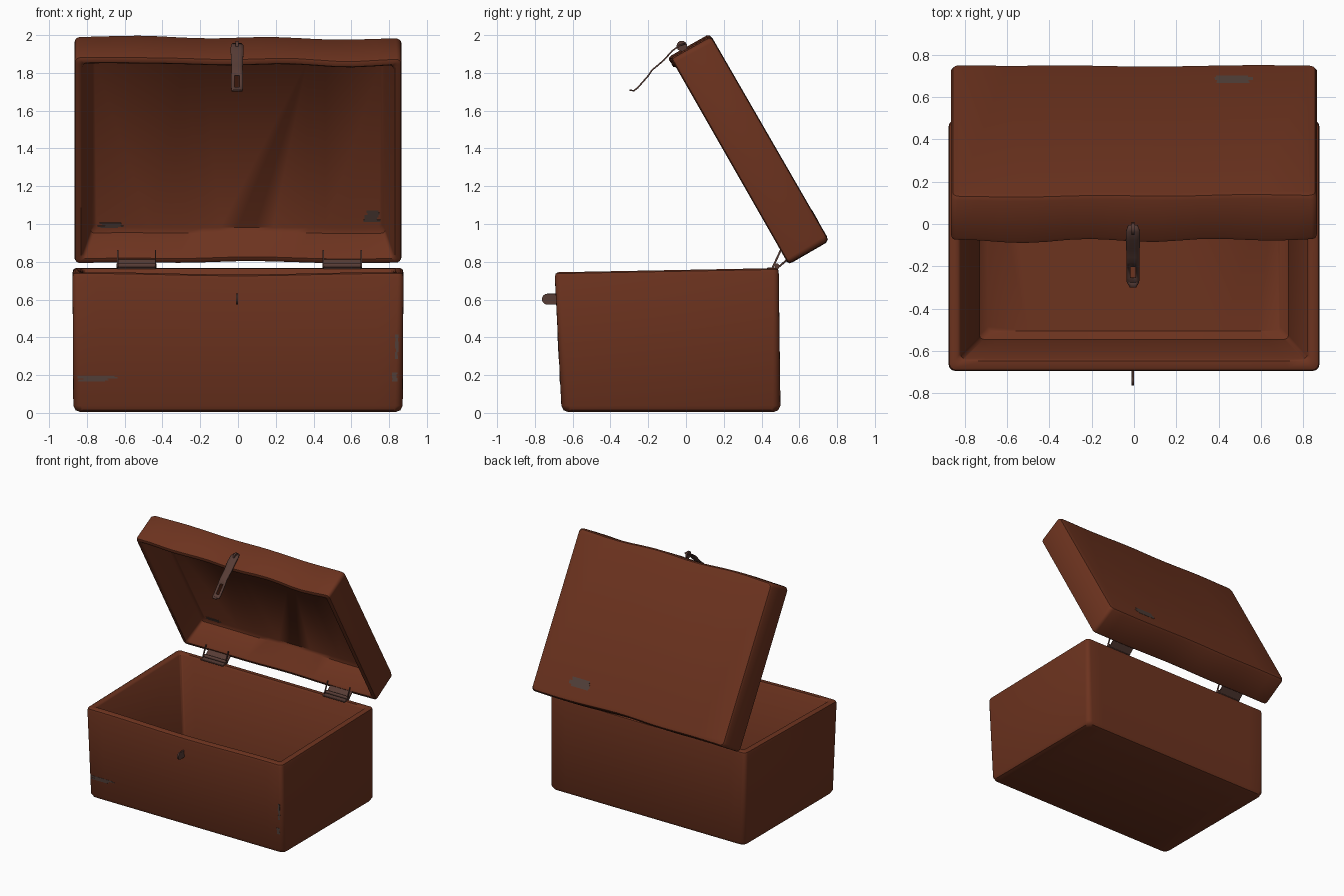
import bpy, bmesh, math, random
from mathutils import Matrix, Vector

if "Cube" in bpy.data.objects:
    bpy.data.objects.remove(bpy.data.objects["Cube"])

random.seed(4)


def material(name, rgb):
    m = bpy.data.materials.new(name)
    m.diffuse_color = (*rgb, 1)
    m.use_nodes = True
    m.node_tree.nodes["Principled BSDF"].inputs["Base Color"].default_value = m.diffuse_color
    return m


WOOD = material("red_brown_wood", (0.152, 0.033, 0.0135))
METAL = material("rusty_metal", (0.095, 0.045, 0.036))
WORN = material("worn_grey", (0.085, 0.052, 0.042))


def finish(name, bm, mat, matrix=Matrix(), bevel=0):
    bmesh.ops.recalc_face_normals(bm, faces=bm.faces)
    me = bpy.data.meshes.new(name)
    bm.to_mesh(me)
    bm.free()
    me.materials.append(mat)
    ob = bpy.data.objects.new(name, me)
    ob.matrix_world = matrix
    bpy.context.collection.objects.link(ob)
    if bevel:
        b = ob.modifiers.new("bevel", "BEVEL")
        b.width, b.segments = bevel, 2
    return ob


def ring(hx, y0, y1, r, z, n=16, seg=4):
    """Rounded rectangle with subdivided long sides."""
    pts = []
    corners = [(hx - r, y1 - r, 0), (r - hx, y1 - r, 90), (r - hx, y0 + r, 180), (hx - r, y0 + r, 270)]
    for i, (cx, cy, a) in enumerate(corners):
        for k in range(seg + 1):
            t = math.radians(a + 90 * k / seg)
            pts.append(Vector((cx + r * math.cos(t), cy + r * math.sin(t), z)))
        if i % 2 == 0:
            end = corners[i + 1]
            t = math.radians(end[2])
            stop = Vector((end[0] + r * math.cos(t), end[1] + r * math.sin(t), z))
            start = pts[-1].copy()
            pts += [start.lerp(stop, k / n) for k in range(1, n)]
    return pts


def tray(name, rings, warp, matrix=Matrix()):
    """Open hollow tray: outer base up to the rim and down to the inner floor."""
    bm = bmesh.new()
    loops = [[bm.verts.new(warp(p)) for p in ring(*r)] for r in rings]
    for a, b in zip(loops, loops[1:]):
        for i in range(len(a)):
            j = (i + 1) % len(a)
            bm.faces.new((a[i], a[j], b[j], b[i]))
    bm.faces.new(loops[0][::-1])
    bm.faces.new(loops[-1])
    return finish(name, bm, WOOD, matrix)


# Chest body
def warp_box(p):
    k = max(0, (p.z - 0.05) / 0.7)
    dip = -0.006 * math.cos(p.x * 4) * k if p.y < -0.5 else 0
    return Vector((p.x, p.y, p.z + 0.024 * p.y * k + dip))


tray("chest_body", [
    (0.835, -0.625, 0.465, 0.03, 0.005),
    (0.860, -0.648, 0.488, 0.04, 0.014),
    (0.872, -0.660, 0.500, 0.04, 0.038),
    (0.876, -0.694, 0.491, 0.03, 0.730),
    (0.872, -0.690, 0.488, 0.03, 0.748),
    (0.860, -0.678, 0.476, 0.025, 0.755),
    (0.832, -0.647, 0.448, 0.02, 0.754),
    (0.820, -0.635, 0.436, 0.02, 0.742),
    (0.730, -0.545, 0.350, 0.02, 0.110),
    (0.690, -0.505, 0.310, 0.02, 0.075)], warp_box)

# Lid, tilted open around the back edge
LID = Matrix.Translation((0, 0.542, 0.788)) @ Matrix.Rotation(math.radians(120), 4, 'X')


def warp_lid(p):
    y, z = p.y, p.z
    if y > 1.1:
        y += -0.012 * p.x + 0.006 * math.sin(p.x * 9)
        if z > -0.05:
            z += 0.007 * math.sin(p.x * 11 + 1)
    elif y < 0.1:
        y += 0.010 * math.exp(-(p.x / 0.25) ** 2) + 0.003 * math.sin(p.x * 8)
    return Vector((p.x, y, z))


tray("chest_lid", [
    (0.835, 0.030, 1.222, 0.03, -0.250),
    (0.855, 0.010, 1.242, 0.03, -0.245),
    (0.865, 0.000, 1.252, 0.03, -0.228),
    (0.865, 0.000, 1.254, 0.025, -0.022),
    (0.861, 0.004, 1.250, 0.025, -0.006),
    (0.850, 0.015, 1.239, 0.02, 0.000),
    (0.832, 0.033, 1.221, 0.02, -0.001),
    (0.822, 0.043, 1.211, 0.02, -0.012),
    (0.780, 0.085, 1.170, 0.02, -0.180),
    (0.760, 0.110, 1.145, 0.02, -0.195)], warp_lid, LID)


def box(name, size, matrix, mat=METAL, bevel=0.003):
    bm = bmesh.new()
    bmesh.ops.create_cube(bm, size=1, matrix=Matrix.Diagonal((*size, 1)))
    return finish(name, bm, mat, matrix, bevel)


def rod(name, r, length, center, mat=METAL, seg=16):
    bm = bmesh.new()
    bmesh.ops.create_cone(bm, cap_ends=True, segments=seg, radius1=r, radius2=r, depth=length)
    return finish(name, bm, mat, Matrix.Translation(center) @ Matrix.Rotation(math.pi / 2, 4, 'Y'))


# Hinges: slanted leaf, plate on the rim, barrel, side pins
for side, x in (("left", -0.537), ("right", 0.552)):
    tilt = Matrix.Rotation(math.radians(-50), 4, 'X')
    box(side + "_hinge_leaf", (0.20, 0.010, 0.10), Matrix.Translation((x, 0.505, 0.785)) @ tilt)
    box(side + "_hinge_plate", (0.20, 0.06, 0.010), Matrix.Translation((x, 0.460, 0.766)))
    rod(side + "_hinge_barrel", 0.012, 0.21, (x, 0.480, 0.780))
    for s in (-1, 1):
        box(side + "_hinge_pin", (0.007, 0.010, 0.10),
            Matrix.Translation((x + s * 0.1, 0.480, 0.815)) @ Matrix.Rotation(math.radians(-25), 4, 'X'), bevel=0)

# Hasp: bent strap with a slot, hung from the lid edge
path = [(-0.005, 1.955, 0.022), (-0.035, 1.945, 0.033), (-0.075, 1.915, 0.034), (-0.115, 1.870, 0.032),
        (-0.155, 1.835, 0.030), (-0.180, 1.815, 0.030), (-0.200, 1.785, 0.031),
        (-0.255, 1.722, 0.031), (-0.275, 1.706, 0.029), (-0.300, 1.708, 0.015)]
bm = bmesh.new()
rows = [[bm.verts.new((-0.005 + w * f, y, z)) for f in (-1, -0.4, 0.4, 1)] for y, z, w in path]
for i, (a, b) in enumerate(zip(rows, rows[1:])):
    for k in range(3):
        if not (k == 1 and i == 6):
            bm.faces.new((a[k], a[k + 1], b[k + 1], b[k]))
hasp = finish("hasp_strap", bm, METAL)
sol = hasp.modifiers.new("thickness", "SOLIDIFY")
sol.thickness, sol.offset = 0.008, 0
rod("hasp_eye", 0.028, 0.014, (-0.005, -0.022, 1.942))

# Front staple: thin tongue with a rounded end
box("staple_tongue", (0.012, 0.075, 0.058), Matrix.Translation((-0.005, -0.698, 0.602)))
rod("staple_end", 0.029, 0.012, (-0.005, -0.734, 0.602))


# Worn patches: thin streaks lying on the wood
def wear(name, matrix, w, h, rows=5):
    bm = bmesh.new()
    for i in range(rows):
        l = w * random.uniform(0.55, 1)
        c = ((w - l) * random.uniform(-0.5, 0.5), h * ((i + 0.5) / rows - 0.5), 0)
        bmesh.ops.create_cube(bm, size=1, matrix=Matrix.Translation(c) @ Matrix.Diagonal((l, h / rows, 0.003, 1)))
    finish(name, bm, WORN, matrix)


front = Matrix.Rotation(math.radians(90 + 2.8), 4, 'X')
wear("wear_front_low", Matrix.Translation((-0.745, -0.667, 0.18)) @ front, 0.22, 0.03)
wear("wear_front_edge", Matrix.Translation((0.84, -0.676, 0.35)) @ front, 0.02, 0.13, 7)
wear("wear_front_corner", Matrix.Translation((0.83, -0.668, 0.19)) @ front, 0.03, 0.05)
wear("wear_lid_top", LID @ Matrix.Translation((0.47, 0.15, -0.250)), 0.19, 0.07)
wear("wear_lid_inside_left", LID @ Matrix.Translation((-0.67, 0.125, -0.195)), 0.15, 0.03)
wear("wear_lid_inside_right", LID @ Matrix.Translation((0.71, 0.18, -0.195)), 0.09, 0.07)

# Soft shading with crisp corners
for ob in bpy.context.scene.objects:
    ob.select_set(True)
    bpy.context.view_layer.objects.active = ob
bpy.ops.object.shade_smooth_by_angle(angle=math.radians(40))
